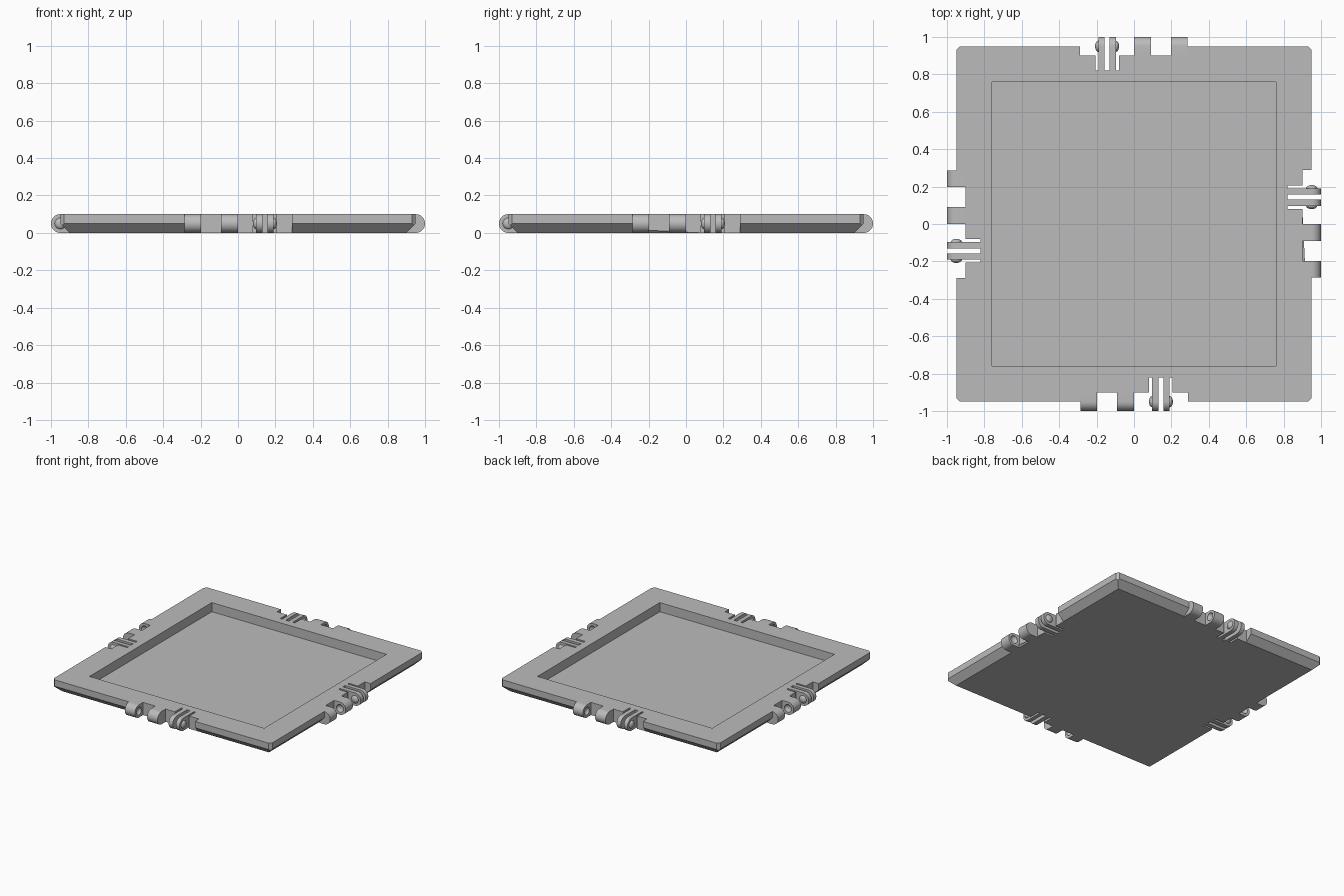
import bpy, bmesh, math
from mathutils import Matrix, Vector

cube = bpy.data.objects.get("Cube")
if cube:
    bpy.data.objects.remove(cube, do_unlink=True)

HEIGHT, HALF, INNER = 0.1, 0.95, 0.9
MID = HEIGHT / 2
SLOT_END = 0.82

grey = bpy.data.materials.new("plain_grey")
grey.use_nodes = True
grey.diffuse_color = (0.5, 0.5, 0.5, 1)
grey.node_tree.nodes["Principled BSDF"].inputs["Base Color"].default_value = (0.5, 0.5, 0.5, 1)


def finish(bm, name):
    bmesh.ops.recalc_face_normals(bm, faces=bm.faces)
    mesh = bpy.data.meshes.new(name)
    bm.to_mesh(mesh)
    bm.free()
    mesh.materials.append(grey)
    ob = bpy.data.objects.new(name, mesh)
    bpy.context.collection.objects.link(ob)
    return ob


def add_box(bm, x0, x1, y0, y1, z0, z1, turn=Matrix()):
    centre = Vector(((x0 + x1) / 2, (y0 + y1) / 2, (z0 + z1) / 2))
    size = Matrix.Diagonal((x1 - x0, y1 - y0, z1 - z0, 1))
    bmesh.ops.create_cube(bm, size=1, matrix=turn @ Matrix.Translation(centre) @ size)


def add_ball(bm, x, depth, radius):
    matrix = Matrix.Translation((x, -HALF, MID)) @ Matrix.Rotation(math.pi / 2, 4, 'Y')
    matrix = matrix @ Matrix.Diagonal((radius, radius, depth, 1))
    bmesh.ops.create_uvsphere(bm, u_segments=24, v_segments=12, radius=1, matrix=matrix)


def add_lug(bm, x0, x1, root):
    """Flat arm with a rounded end, running from the root out past the edge."""
    points = [(-root, 0), (-root, HEIGHT)]
    for i in range(17):
        a = math.pi / 2 + math.pi * i / 16
        points.append((-HALF + MID * math.cos(a), MID + MID * math.sin(a)))
    face = bm.faces.new([bm.verts.new((x0, y, z)) for y, z in points])
    moved = bmesh.ops.extrude_face_region(bm, geom=[face])["geom"]
    verts = [v for v in moved if isinstance(v, bmesh.types.BMVert)]
    bmesh.ops.translate(bm, verts=verts, vec=(x1 - x0, 0, 0))


def cut(ob, bm):
    """Subtract a helper solid and keep the resulting mesh."""
    helper = finish(bm, "cutter")
    helper.hide_render = True
    mod = ob.modifiers.new("cut", 'BOOLEAN')
    mod.operation, mod.solver, mod.object = 'DIFFERENCE', 'EXACT', helper
    bpy.context.view_layer.update()
    graph = bpy.context.evaluated_depsgraph_get()
    mesh = bpy.data.meshes.new_from_object(ob.evaluated_get(graph))
    ob.modifiers.clear()
    ob.data = mesh
    bpy.data.objects.remove(helper, do_unlink=True)


def smooth(ob):
    bpy.ops.object.select_all(action='DESELECT')
    ob.select_set(True)
    bpy.context.view_layer.objects.active = ob
    bpy.ops.object.shade_smooth_by_angle(angle=math.radians(35))


turns = [Matrix.Rotation(math.pi / 2 * i, 4, 'Z') for i in range(4)]

# Tray plate: clipped corners and a sloped lower rim
bm = bmesh.new()
add_box(bm, -HALF, HALF, -HALF, HALF, 0, HEIGHT)
for turn in turns:
    for point, normal in (((0, -INNER, 0), (0, -1, -1)),
                          ((HALF, -HALF + 0.02, 0), (1, -1, 0))):
        bmesh.ops.bisect_plane(bm, geom=bm.verts[:] + bm.edges[:] + bm.faces[:], dist=1e-5,
                               plane_co=turn @ Vector(point), plane_no=turn @ Vector(normal),
                               clear_outer=True)
        bmesh.ops.holes_fill(bm, edges=[e for e in bm.edges if e.is_boundary])
plate = finish(bm, "tray_plate")

# Shallow square recess
bm = bmesh.new()
add_box(bm, -0.76, 0.76, -0.76, 0.76, 0.028, 0.2)
cut(plate, bm)

# Edge notches and deeper clip pockets on all four sides
for x0, x1, depth in ((-0.285, 0.29, INNER), (0.08, 0.206, SLOT_END)):
    bm = bmesh.new()
    for turn in turns:
        add_box(bm, x0, x1, -1.1, -depth, -0.1, 0.2, turn)
    cut(plate, bm)

# Hinge knuckles with facing dimples, and snap clip arms with outer domes
for side, turn in zip(("front", "right_hand", "back", "left_hand"), turns):
    bm = bmesh.new()
    add_lug(bm, -0.285, -0.197, INNER)
    add_lug(bm, -0.09, 0, INNER)
    knuckles = finish(bm, side + "_knuckles")
    bm = bmesh.new()
    for x in (-0.197, -0.09):
        add_ball(bm, x, 0.02, 0.03)
    cut(knuckles, bm)

    bm = bmesh.new()
    add_lug(bm, 0.097, 0.132, SLOT_END)
    add_lug(bm, 0.159, 0.191, SLOT_END)
    arms = finish(bm, side + "_clip_arms")
    bm = bmesh.new()
    for x in (0.097, 0.191):
        add_ball(bm, x, 0.017, 0.03)
    domes = finish(bm, side + "_clip_domes")

    for ob in (knuckles, arms, domes):
        ob.data.transform(turn)
        smooth(ob)
